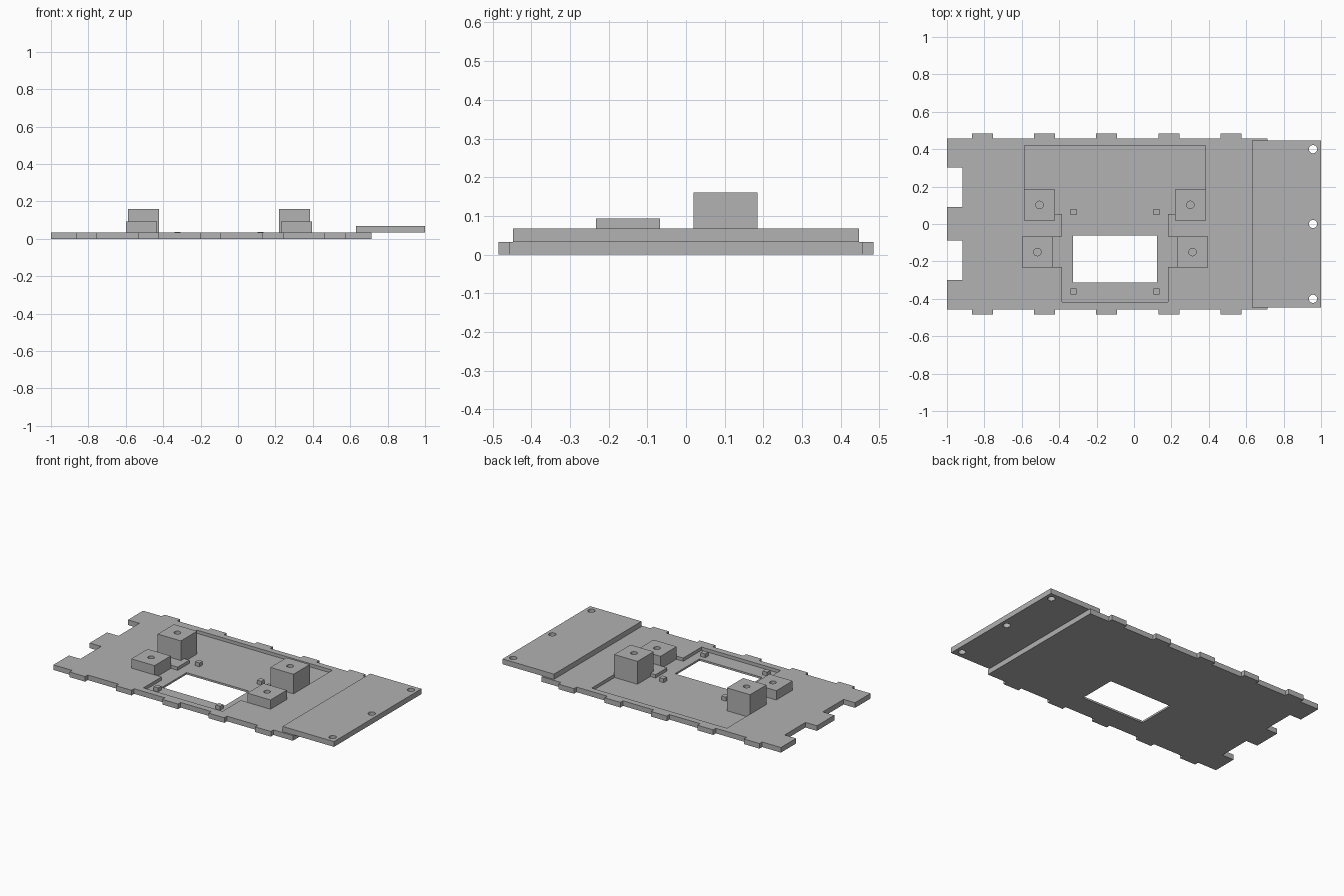
import bpy, bmesh

if "Cube" in bpy.data.objects:
    bpy.data.objects.remove(bpy.data.objects["Cube"], do_unlink=True)

grey = bpy.data.materials.new("plain_grey")
grey.use_nodes = True
colour = (0.445, 0.445, 0.445, 1)
grey.diffuse_color = colour
grey.node_tree.nodes["Principled BSDF"].inputs["Base Color"].default_value = colour


def finish(name, bm):
    bmesh.ops.recalc_face_normals(bm, faces=bm.faces)
    mesh = bpy.data.meshes.new(name)
    bm.to_mesh(mesh)
    bm.free()
    mesh.materials.append(grey)
    obj = bpy.data.objects.new(name, mesh)
    bpy.context.collection.objects.link(obj)
    return obj


def prism(name, outline, z0, z1):
    """Extrude a flat outline from z0 up to z1."""
    bm = bmesh.new()
    face = bm.faces.new([bm.verts.new((x, y, z0)) for x, y in outline])
    top = bmesh.ops.extrude_face_region(bm, geom=[face])["geom"]
    verts = [v for v in top if isinstance(v, bmesh.types.BMVert)]
    bmesh.ops.translate(bm, vec=(0, 0, z1 - z0), verts=verts)
    return finish(name, bm)


def box(name, x0, x1, y0, y1, z0, z1):
    return prism(name, [(x0, y0), (x1, y0), (x1, y1), (x0, y1)], z0, z1)


def cylinder(name, x, y, r, z0, z1):
    bm = bmesh.new()
    bmesh.ops.create_cone(bm, cap_ends=True, segments=32, radius1=r, radius2=r,
                          depth=z1 - z0)
    bmesh.ops.translate(bm, vec=(x, y, (z0 + z1) / 2), verts=bm.verts)
    return finish(name, bm)


def cut(obj, cutter):
    mod = obj.modifiers.new("cut", "BOOLEAN")
    mod.operation = "DIFFERENCE"
    mod.solver = "EXACT"
    mod.object = cutter
    cutter.hide_render = True
    cutter.hide_set(True)


THICK, FLOOR, MID = 0.033, 0.012, -0.102
EDGE, TAB = 0.458, 0.485

# Base plate with edge tabs on both long sides and slots in the left end
front_edge = [(-1, -EDGE)]
for i in range(5):
    x = -0.81 + i * 0.332
    front_edge += [(x - 0.056, -EDGE), (x - 0.056, -TAB),
                   (x + 0.056, -TAB), (x + 0.056, -EDGE)]
front_edge.append((0.713, -EDGE))
back_edge = [(x, -y) for x, y in reversed(front_edge)]
slots = []
for high, low in ((0.303, 0.09), (-0.088, -0.30)):
    slots += [(-1, high), (-0.918, high), (-0.918, low), (-1, low)]
base = prism("base_plate", front_edge + back_edge + slots, 0, THICK)

# Stepped shallow pocket, symmetric about its own middle
half = [(0.283, -0.417), (0.283, -0.23), (0.497, -0.23), (0.497, -0.066),
        (0.283, -0.066), (0.283, 0.053), (0.484, 0.053), (0.484, 0.419)]
pocket = ([(MID + x, y) for x, y in half]
          + [(MID - x, y) for x, y in reversed(half)])
cut(base, prism("pocket_cutter", pocket, FLOOR, 0.1))

# Rectangular window through the floor
cut(base, box("window_cutter", -0.325, 0.122, -0.312, -0.062, -0.1, 0.1))

# Raised end plate with three screw holes
end = box("end_plate", 0.632, 1, -0.447, 0.447, THICK, 0.067)
for y in (-0.4, 0, 0.4):
    cut(end, cylinder("screw_hole_cutter", 0.957, y, 0.022, 0, 0.1))

# Mounting blocks with blind holes, and small locating pegs
for side, label in ((-1, "right"), (1, "left")):
    for kind, dx, y, top in (("tall", 0.403, 0.102, 0.16),
                             ("short", 0.415, -0.15, 0.093)):
        x = MID + side * dx
        block = box(f"{kind}_block_{label}", x - 0.083, x + 0.083,
                    y - 0.083, y + 0.083, FLOOR - 0.002, top)
        cut(block, cylinder("block_hole_cutter", x, y, 0.02, THICK, 0.3))
    for place, y in (("back", 0.063), ("front", -0.36)):
        x = MID + side * 0.222
        box(f"peg_{place}_{label}", x - 0.016, x + 0.016,
            y - 0.016, y + 0.016, FLOOR - 0.002, 0.037)
